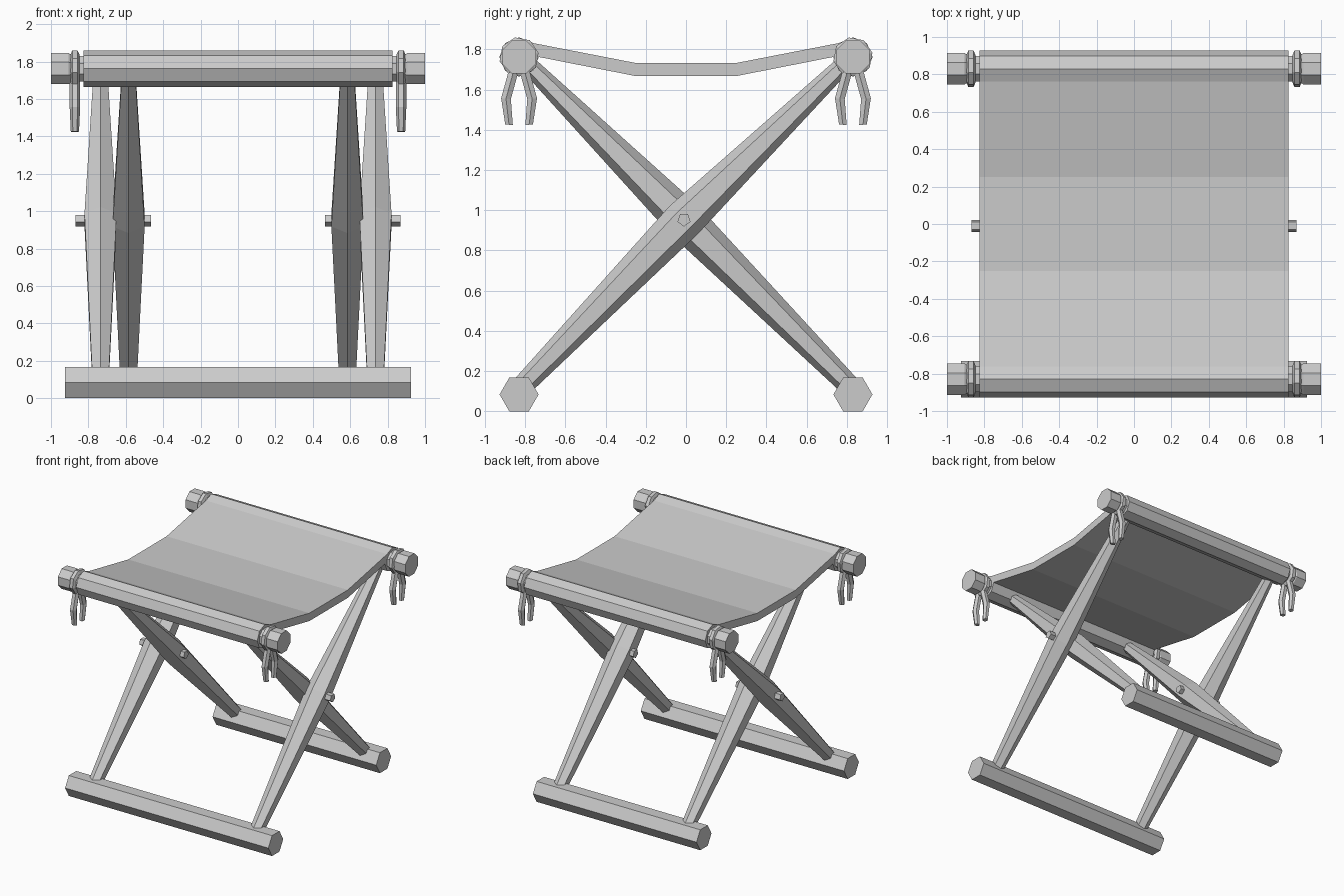
import bpy, bmesh, math
from mathutils import Vector

if "Cube" in bpy.data.objects:
    bpy.data.objects.remove(bpy.data.objects["Cube"], do_unlink=True)

grey = bpy.data.materials.new("plain_grey")
grey.use_nodes = True
COLOUR = (0.6, 0.6, 0.6, 1)
grey.diffuse_color = COLOUR
grey.node_tree.nodes["Principled BSDF"].inputs["Base Color"].default_value = COLOUR

BAR_Y, BAR_Z = 0.83, 1.762
PIN_Z = 0.953


def finish(name, bm):
    bmesh.ops.recalc_face_normals(bm, faces=bm.faces)
    mesh = bpy.data.meshes.new(name)
    bm.to_mesh(mesh)
    bm.free()
    mesh.materials.append(grey)
    obj = bpy.data.objects.new(name, mesh)
    bpy.context.collection.objects.link(obj)
    return obj


def loft(name, points, radii, sides, phase=0.0):
    """Faceted rod through points, with a radius at each."""
    points = [Vector(p) for p in points]
    axis = (points[-1] - points[0]).normalized()
    if abs(axis.x) > 0.9:
        u, v = Vector((0, 1, 0)), Vector((0, 0, 1))
    else:
        u = Vector((1, 0, 0))
        v = axis.cross(u)
    bm = bmesh.new()
    rings = []
    for p, r in zip(points, radii):
        angles = [math.radians(phase) + math.tau * i / sides for i in range(sides)]
        rings.append([bm.verts.new(p + r * (math.cos(a) * u + math.sin(a) * v)) for a in angles])
    for a, b in zip(rings, rings[1:]):
        for i in range(sides):
            j = (i + 1) % sides
            bm.faces.new((a[i], a[j], b[j], b[i]))
    bm.faces.new(rings[0])
    bm.faces.new(rings[-1])
    return finish(name, bm)


def lathe_x(name, profile, y, z, sides, phase=0.0):
    """Faceted rod along x from (x, radius) pairs."""
    return loft(name, [(x, y, z) for x, r in profile], [r for x, r in profile], sides, phase)


# Foot rails: the back one is shorter
for name, y, half in (("front_foot_rail", -BAR_Y, 0.925), ("back_foot_rail", BAR_Y, 0.745)):
    lathe_x(name, [(-half, 0.097), (half, 0.097)], y, 0.084, 6)

# Crossing legs, thickest at the pivot
for side, s in (("left", 1), ("right", -1)):
    for name, x, d in (("outer_leg", 0.735, 1), ("inner_leg", 0.585, -1)):
        path = [(s * x, -0.815 * d, 0.125), (s * x, -0.01, PIN_Z), (s * x, 0.8 * d, 1.74)]
        loft(f"{side}_{name}", path, [0.052, 0.099, 0.042], 6, 90)
    lathe_x(f"{side}_pivot_pin", [(s * 0.465, 0.034), (s * 0.87, 0.034)], -0.01, PIN_Z, 5, 54)

# Seat rails with grooved knobs, ties and hanging laces
half_rail = [(0.82, 0.075), (0.88, 0.072), (0.905, 0.09), (1.0, 0.09)]
rail = [(-x, r) for x, r in reversed(half_rail)] + half_rail
tie = [(0.847, 0.075), (0.858, 0.099), (0.886, 0.099), (0.897, 0.075)]
for end, e in (("front", -1), ("back", 1)):
    y = e * BAR_Y
    lathe_x(f"{end}_seat_rail", rail, y, BAR_Z, 8, 22.5)
    for side, s in (("left", 1), ("right", -1)):
        lathe_x(f"{end}_{side}_tie", [(s * x, r) for x, r in tie], y, BAR_Z, 8, 12)
        for part, d in (("front", -1), ("back", 1)):
            path = [(s * 0.872, y + d * o, z)
                    for o, z in ((0.025, 1.70), (0.065, 1.555), (0.05, 1.425))]
            loft(f"{end}_{side}_lace_{part}", path, [0.028, 0.028, 0.022], 6, 0)

# Sagging fabric seat wrapped round both rails
half = []
for a in range(180, 496, 45):
    t = math.radians(a)
    half.append((BAR_Y + 0.098 * math.cos(t), BAR_Z + 0.098 * math.sin(t)))
half = [(0.25, 1.667)] + half + [(0.25, 1.732)]
outline = half + [(-y, z) for y, z in reversed(half)]
bm = bmesh.new()
face = bm.faces.new([bm.verts.new((-0.825, y, z)) for y, z in outline])
new = bmesh.ops.extrude_face_region(bm, geom=[face])["geom"]
bmesh.ops.translate(bm, vec=(1.65, 0, 0), verts=[g for g in new if isinstance(g, bmesh.types.BMVert)])
if len(bm.faces) == len(outline) + 1:
    bm.faces.new([v for v in bm.verts if v.co.x < 0])
finish("fabric_seat", bm)
